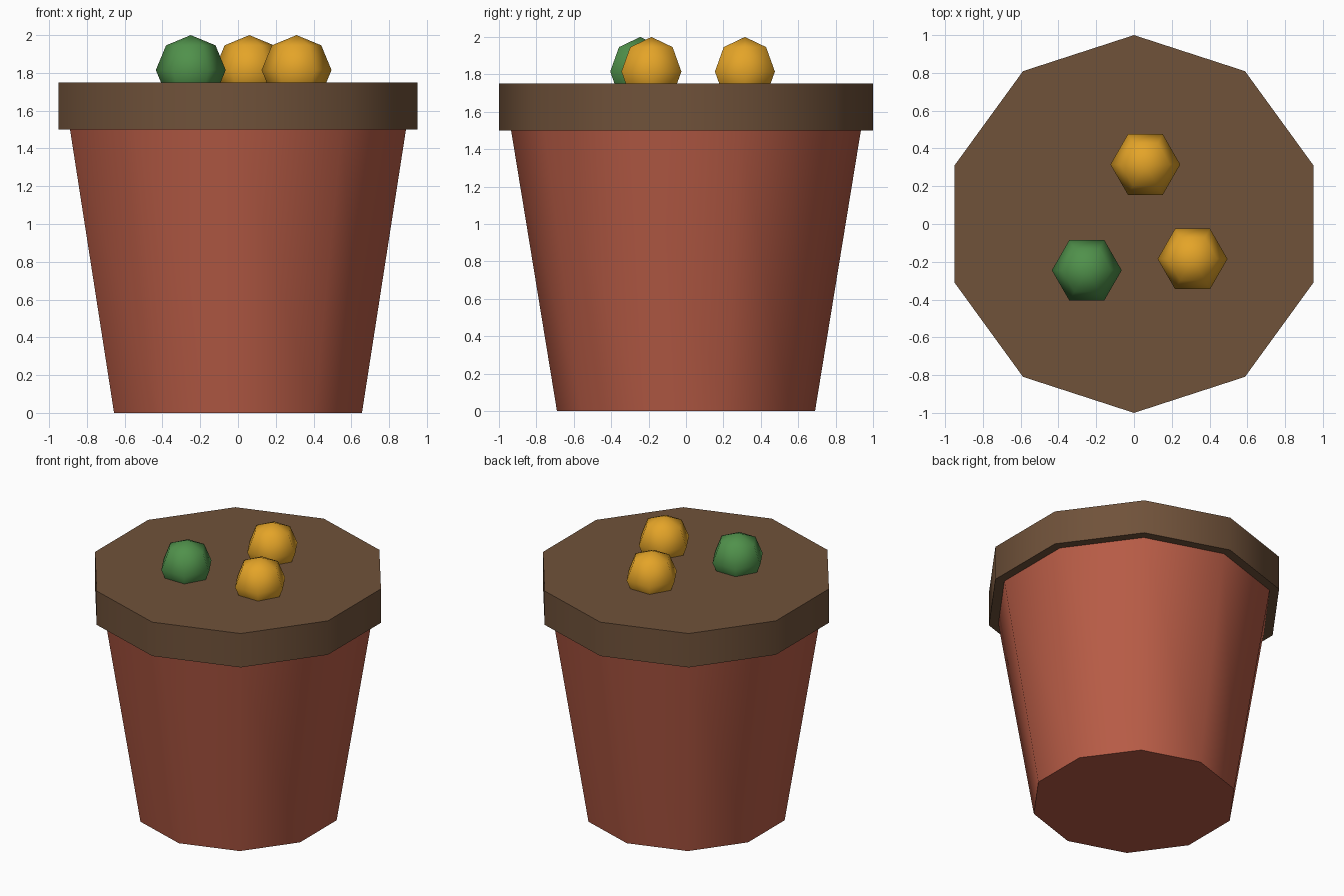
import bpy
import math

cube = bpy.data.objects.get("Cube")
if cube:
    bpy.data.objects.remove(cube, do_unlink=True)


def linear(c):
    c /= 255
    return c / 12.92 if c <= 0.04045 else ((c + 0.055) / 1.055) ** 2.4


def make_material(name, rgb):
    mat = bpy.data.materials.new(name)
    mat.use_nodes = True
    color = [linear(c) for c in rgb] + [1.0]
    mat.diffuse_color = color
    bsdf = next(n for n in mat.node_tree.nodes if n.type == "BSDF_PRINCIPLED")
    bsdf.inputs["Base Color"].default_value = color
    return mat


def finish(name, mat, angle):
    obj = bpy.context.object
    obj.name = name
    obj.data.materials.append(mat)
    bpy.ops.object.shade_smooth_by_angle(angle=math.radians(angle))
    return obj


def tapered_drum(name, bottom_radius, top_radius, bottom, top, mat):
    # Ten sides, with a corner pointing along +y
    bpy.ops.mesh.primitive_cone_add(
        vertices=10, radius1=bottom_radius, radius2=top_radius,
        depth=top - bottom, location=(0, 0, (bottom + top) / 2))
    return finish(name, mat, 50)


def ball(name, x, y, mat):
    # Six sides around and four rings, half sunk in the soil
    bpy.ops.mesh.primitive_uv_sphere_add(
        segments=6, ring_count=4, radius=0.185, location=(x, y, 1.815))
    # Put a corner on the x axis
    obj = finish(name, mat, 80)
    corner = max(obj.data.vertices, key=lambda v: v.co.x).co
    obj.rotation_euler.z = -math.atan2(corner.y, corner.x)
    return obj


terracotta = make_material("terracotta", (184, 92, 70))
brown = make_material("soil brown", (112, 82, 58))
yellow = make_material("golden yellow", (228, 164, 40))
green = make_material("leaf green", (80, 145, 75))

# Pot and the wide soil slab on top
tapered_drum("pot", 0.69, 0.935, 0, 1.5, terracotta)
tapered_drum("soil_rim", 1.0, 1.0, 1.5, 1.75, brown)

# Round sprouts on the soil
ball("green_sprout", -0.25, -0.245, green)
ball("back_yellow_sprout", 0.06, 0.315, yellow)
ball("front_yellow_sprout", 0.31, -0.185, yellow)
